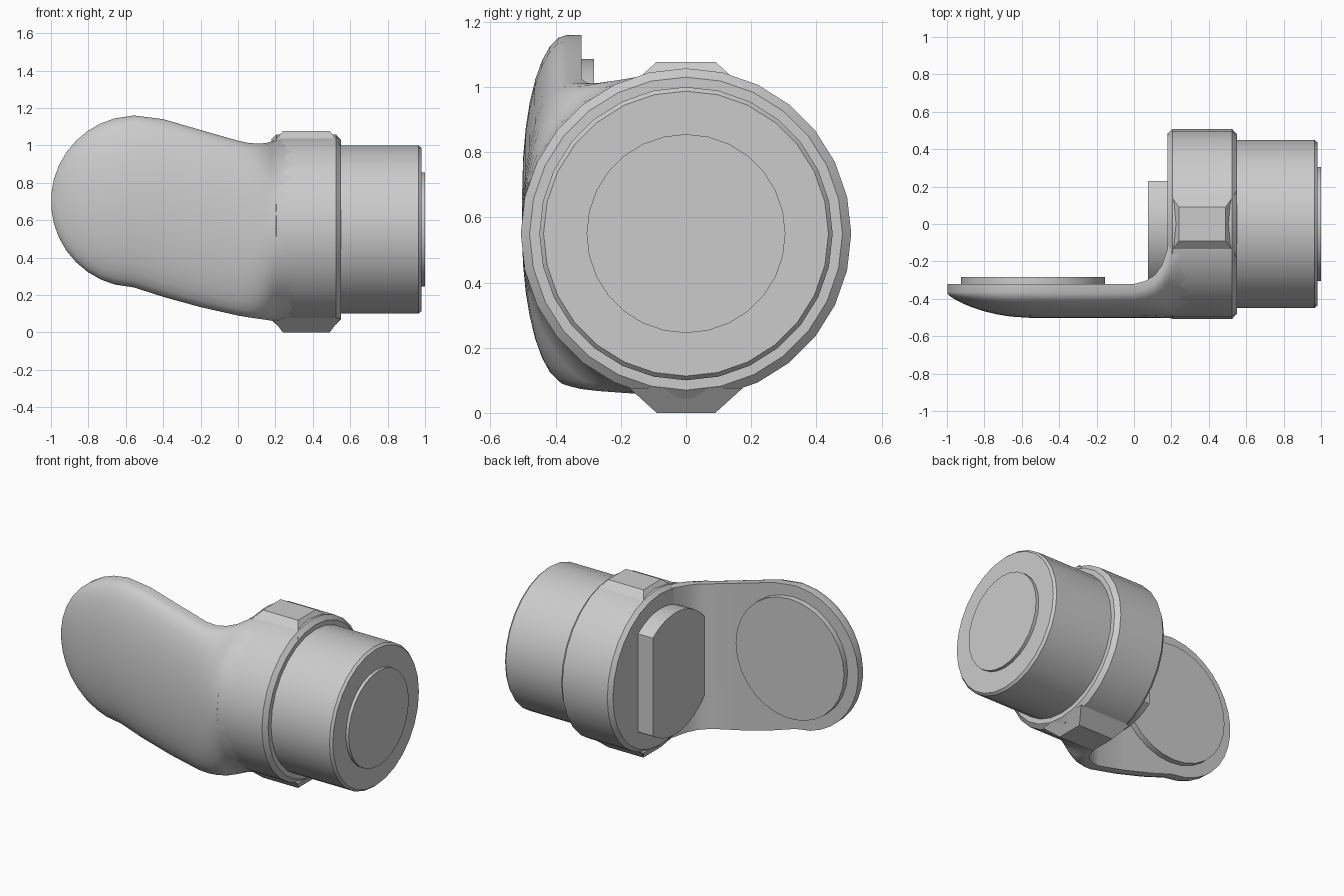
import bpy, bmesh, math

cube = bpy.data.objects.get("Cube")
if cube:
    bpy.data.objects.remove(cube, do_unlink=True)

grey = bpy.data.materials.new("plain_grey")
grey.use_nodes = True
grey.diffuse_color = (0.6, 0.6, 0.6, 1)
grey.node_tree.nodes["Principled BSDF"].inputs["Base Color"].default_value = grey.diffuse_color

AXIS_Z = 0.55   # height of the barrel axis
PAD_X, PAD_Z = -0.54, 0.70   # centre of the rounded arm end


def loft(name, rings, angle=30):
    """Skin a list of equal-length point rings and cap both ends."""
    bm = bmesh.new()
    loops = [[bm.verts.new(p) for p in ring] for ring in rings]
    n = len(loops[0])
    for a, b in zip(loops, loops[1:]):
        for i in range(n):
            j = (i + 1) % n
            bm.faces.new((a[i], a[j], b[j], b[i]))
    bm.faces.new(loops[0][::-1])
    bm.faces.new(loops[-1])
    bmesh.ops.recalc_face_normals(bm, faces=bm.faces)
    mesh = bpy.data.meshes.new(name)
    bm.to_mesh(mesh)
    bm.free()
    mesh.materials.append(grey)
    obj = bpy.data.objects.new(name, mesh)
    bpy.context.collection.objects.link(obj)
    bpy.ops.object.select_all(action='DESELECT')
    obj.select_set(True)
    bpy.context.view_layer.objects.active = obj
    bpy.ops.object.shade_smooth_by_angle(angle=math.radians(angle))
    return obj


def circle(r, n=28):
    return [(r * math.cos(math.tau * i / n), r * math.sin(math.tau * i / n)) for i in range(n)]


def turned(name, profile):
    """Turn an (x, radius) profile around the barrel axis."""
    return loft(name, [[(x, u, AXIS_Z + v) for u, v in circle(r)] for x, r in profile])


# Barrel, collar and end disc
turned("barrel", [(0.5, 0.45), (0.965, 0.45), (0.98, 0.437)])
turned("end_disc", [(0.95, 0.305), (1.0, 0.305)])
turned("collar", [(0.18, 0.485), (0.205, 0.507), (0.525, 0.507), (0.55, 0.48)])

# Chamfered lugs above and below the collar
for name, base, top in (("top_lug", 1.0, 1.077), ("bottom_lug", 0.077, 0.0)):
    rings = []
    for z, x0, x1, w in ((base, 0.18, 0.549, 0.175), (top, 0.24, 0.49, 0.09)):
        rings.append([(x0, -w, z), (x1, -w, z), (x1, w, z), (x0, w, z)])
    loft(name, rings)

# Curved arm: stations of x, bottom, top, front y, rim y, back y
stations = []
for deg in (5, 15, 25, 35, 45, 55, 65, 75, 88):
    a = math.radians(deg)
    h = 0.46 * math.sin(a)
    front = -0.37 - 0.132 * math.sin(a) ** 1.6
    stations.append((PAD_X - 0.46 * math.cos(a), PAD_Z - h, PAD_Z + h, front, -0.365, -0.32))
stations += [
    (-0.40, 0.19, 1.14, -0.503, -0.37, -0.32),
    (-0.20, 0.135, 1.082, -0.503, -0.37, -0.32),
    (0.0, 0.09, 1.025, -0.503, -0.365, -0.32),
    (0.06, 0.08, 1.012, -0.503, -0.35, -0.305),
    (0.11, 0.073, 1.01, -0.503, -0.32, -0.275),
    (0.15, 0.067, 1.012, -0.503, -0.27, -0.22),
    (0.18, 0.062, 1.022, -0.503, -0.2, -0.13),
    (0.21, 0.055, 1.035, -0.505, -0.1, -0.04),
    (0.30, 0.05, 1.05, -0.505, 0.0, 0.02),
]
rings = []
for x, lo, hi, front, rim, back in stations:
    mid, half = (lo + hi) / 2, (hi - lo) / 2
    ring = [(x, back, lo)]
    for i in range(17):
        t = math.pi * i / 16
        ring.append((x, rim + (front - rim) * math.sin(t), mid - half * math.cos(t)))
    ring.append((x, back, hi))
    rings.append(ring)
loft("curved_arm", rings, 35)

# Round pad on the back of the arm
loft("arm_pad", [[(PAD_X + u, y, PAD_Z + v) for u, v in circle(0.385)] for y in (-0.34, -0.283)])

# Raised plate on the collar's inner face: a disc with two straight sides
sides = []
for y0, y1 in ((-0.30, 0.23), (0.23, -0.30)):
    sign = 1 if y0 < y1 else -1
    for i in range(11):
        y = y0 + (y1 - y0) * i / 10
        sides.append((y, AXIS_Z + sign * math.sqrt(0.39 ** 2 - y * y)))
loft("inner_plate", [[(x, y, z) for y, z in sides] for x in (0.075, 0.2)])
